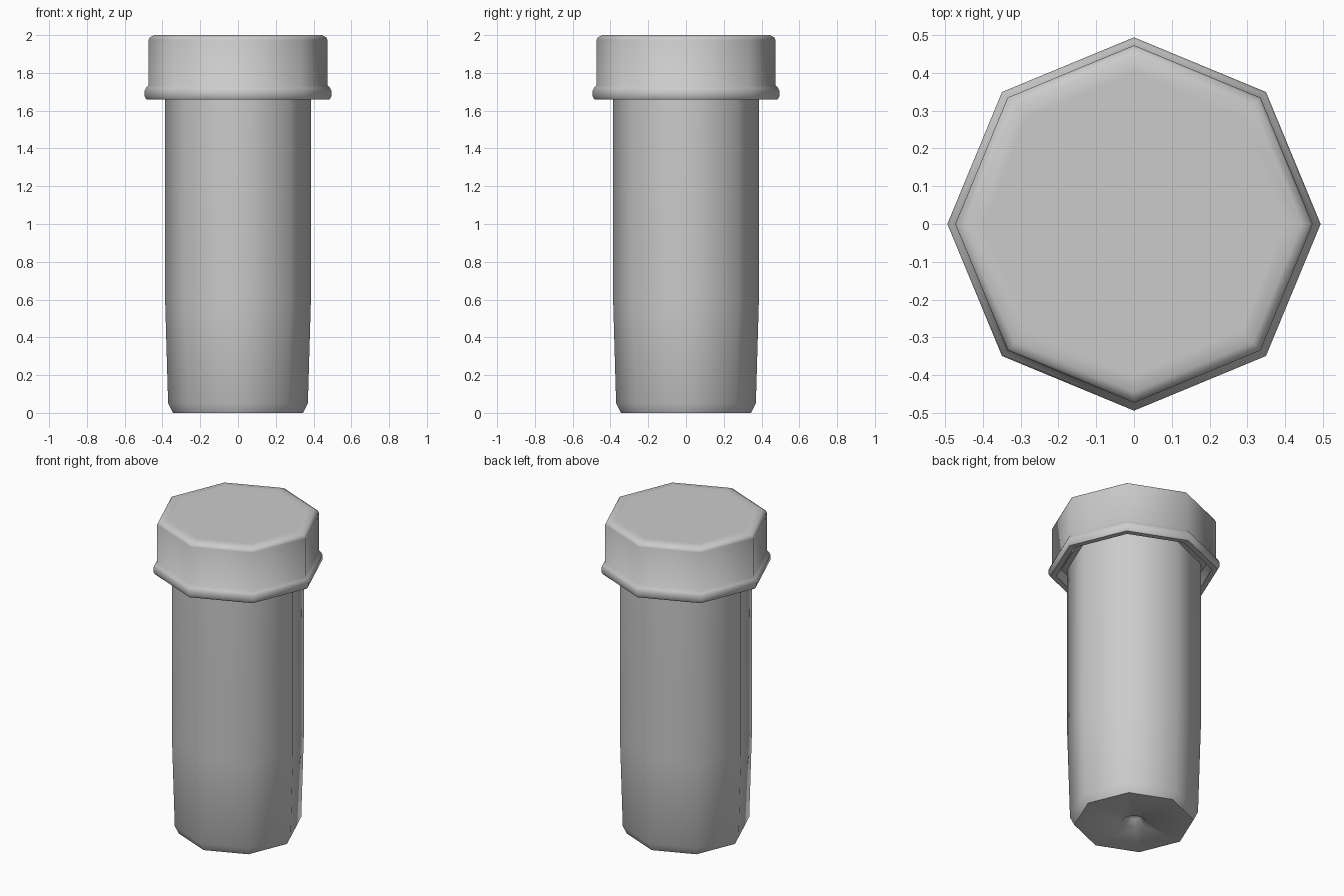
import bpy, bmesh, math

if "Cube" in bpy.data.objects:
    bpy.data.objects.remove(bpy.data.objects["Cube"])

SIDES = 8


def lathe(name, profile, smooth=55):
    """Revolve (radius, z) points into an octagonal solid; zero radius closes an end."""
    bm = bmesh.new()
    rings = []
    for r, z in profile:
        if r == 0:
            rings.append([bm.verts.new((0, 0, z))] * SIDES)
        else:
            angles = [2 * math.pi * i / SIDES for i in range(SIDES)]
            rings.append([bm.verts.new((r * math.cos(a), r * math.sin(a), z)) for a in angles])
    for low, high in zip(rings, rings[1:]):
        for i in range(SIDES):
            j = (i + 1) % SIDES
            bm.faces.new(dict.fromkeys((low[i], low[j], high[j], high[i])))
    bmesh.ops.recalc_face_normals(bm, faces=bm.faces)
    mesh = bpy.data.meshes.new(name)
    bm.to_mesh(mesh)
    bm.free()
    obj = bpy.data.objects.new(name, mesh)
    bpy.context.collection.objects.link(obj)
    bpy.context.view_layer.objects.active = obj
    obj.select_set(True)
    bpy.ops.object.shade_smooth_by_angle(angle=math.radians(smooth))
    obj.select_set(False)
    return obj


# Tube body with a small dimple under the base
lathe("tube_body", [(0, 0.05), (0.04, 0.045), (0.07, 0.005), (0.345, 0), (0.37, 0.05),
                    (0.386, 0.6), (0.386, 1.6), (0.386, 1.75), (0, 1.75)])

# Cap with rounded top edge and a bead around its lower rim
lathe("screw_cap", [(0, 1.70), (0.42, 1.70), (0.45, 1.66), (0.485, 1.66), (0.494, 1.675),
                    (0.494, 1.705), (0.487, 1.72), (0.473, 1.735), (0.473, 1.975),
                    (0.467, 1.988), (0.445, 2.0), (0.40, 2.0), (0, 2.0)])
